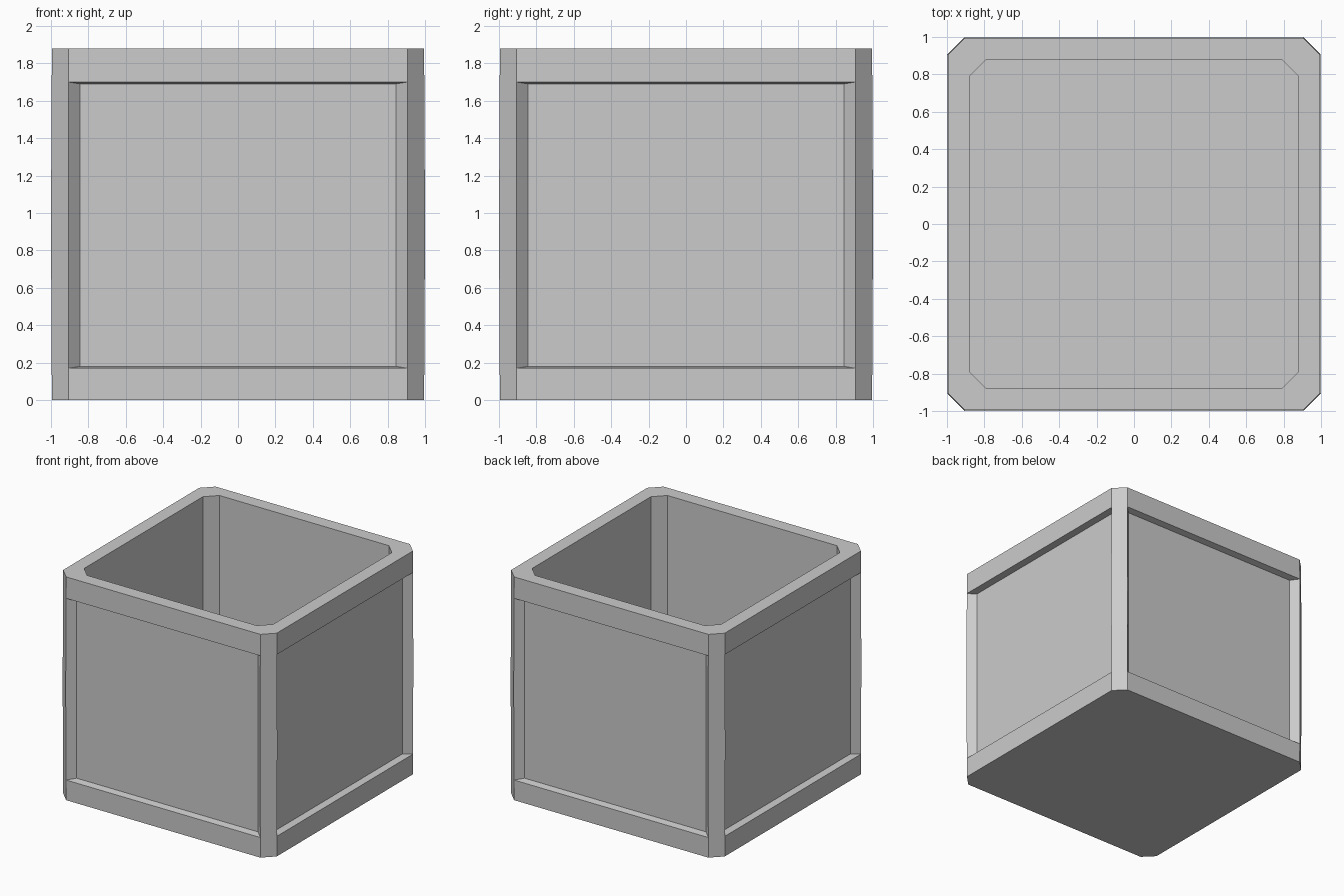
import bpy, bmesh

if "Cube" in bpy.data.objects:
    bpy.data.objects.remove(bpy.data.objects["Cube"])

H = 1.88


def octagon(bm, half, flat, z):
    """Square ring with cut corners; even edges are sides, odd edges are corners."""
    pts = [(-flat, -half), (flat, -half), (half, -flat), (half, flat),
           (flat, half), (-flat, half), (-half, flat), (-half, -flat)]
    return [bm.verts.new((x, y, z)) for x, y in pts]


def loft(bm, lower, upper, edges=range(8)):
    for i in edges:
        j = (i + 1) % 8
        bm.faces.new((lower[i], lower[j], upper[j], upper[i]))


bm = bmesh.new()

# Outer rings: bottom, lower rail, slightly bowed middle, upper rail, top
base = octagon(bm, 0.995, 0.905, 0)
low = octagon(bm, 0.996, 0.905, 0.17)
mid = octagon(bm, 1.0, 0.905, 0.94)
high = octagon(bm, 0.996, 0.905, 1.70)
top = octagon(bm, 0.995, 0.905, H)
loft(bm, base, low)
loft(bm, high, top)

# Corner posts
loft(bm, low, mid, (1, 3, 5, 7))
loft(bm, mid, high, (1, 3, 5, 7))

# Recessed side panels with sloping edges
panel_low = octagon(bm, 0.94, 0.845, 0.18)
panel_high = octagon(bm, 0.94, 0.845, 1.69)
for a in (0, 2, 4, 6):
    b = a + 1
    bm.faces.new((panel_low[a], panel_low[b], panel_high[b], panel_high[a]))
    bm.faces.new((low[a], low[b], panel_low[b], panel_low[a]))
    bm.faces.new((panel_high[a], panel_high[b], high[b], high[a]))
    bm.faces.new((low[a], panel_low[a], panel_high[a], high[a], mid[a]))
    bm.faces.new((panel_low[b], low[b], mid[b], high[b], panel_high[b]))

# Rim, inner walls, floor and underside
inner_top = octagon(bm, 0.88, 0.79, H)
inner_floor = octagon(bm, 0.88, 0.79, 0.12)
loft(bm, top, inner_top)
loft(bm, inner_top, inner_floor)
bm.faces.new(inner_floor)
bm.faces.new(base[::-1])

bmesh.ops.recalc_face_normals(bm, faces=bm.faces[:])
mesh = bpy.data.meshes.new("planter_box")
bm.to_mesh(mesh)
bm.free()
bpy.context.collection.objects.link(bpy.data.objects.new("planter_box", mesh))
